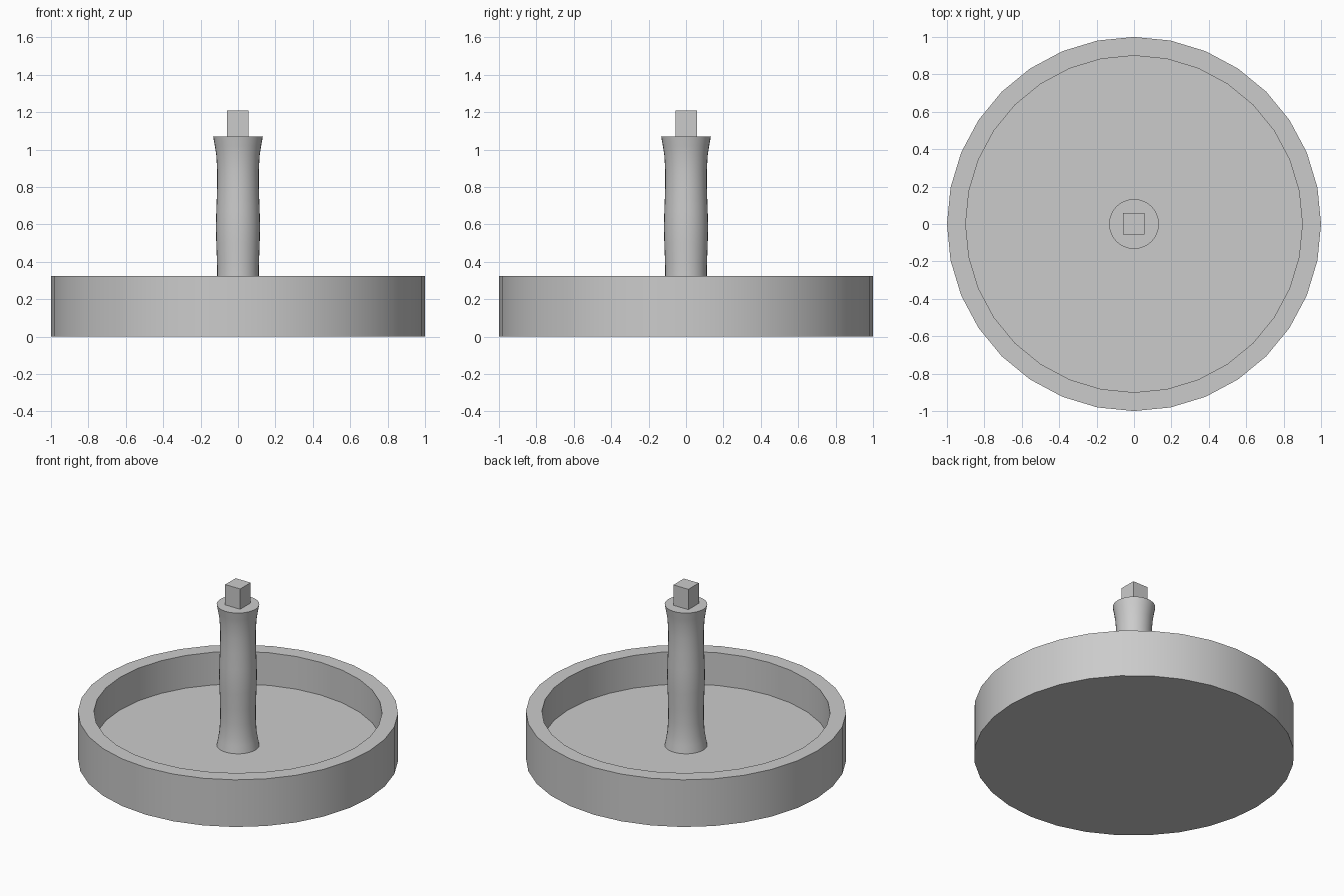
import bpy, bmesh, math

if "Cube" in bpy.data.objects:
    bpy.data.objects.remove(bpy.data.objects["Cube"])


def lathe(name, profile, sides, angle=40):
    """Revolve (radius, z) points around z; radius 0 makes a pole."""
    bm = bmesh.new()
    rings = []
    for r, z in profile:
        if r == 0:
            rings.append([bm.verts.new((0, 0, z))] * sides)
        else:
            rings.append([bm.verts.new((r * math.cos(2 * math.pi * i / sides),
                                        r * math.sin(2 * math.pi * i / sides), z))
                          for i in range(sides)])
    for a, b in zip(rings, rings[1:]):
        for i in range(sides):
            j = (i + 1) % sides
            bm.faces.new(list(dict.fromkeys((a[i], a[j], b[j], b[i]))))
    bmesh.ops.recalc_face_normals(bm, faces=bm.faces)
    mesh = bpy.data.meshes.new(name)
    bm.to_mesh(mesh)
    bm.free()
    obj = bpy.data.objects.new(name, mesh)
    bpy.context.collection.objects.link(obj)
    bpy.ops.object.select_all(action='DESELECT')
    obj.select_set(True)
    bpy.context.view_layer.objects.active = obj
    bpy.ops.object.shade_smooth_by_angle(angle=math.radians(angle))
    return obj


# Round tray with a raised rim
FLOOR = 0.10
lathe("tray", [(0, 0), (1, 0), (1, 0.325), (0.9, 0.325), (0.9, FLOOR), (0, FLOOR)], 32)

# Turned column, upper half mirrored about its middle
TOP = 1.07
MID = (FLOOR + TOP) / 2
upper = [(0.118, MID), (0.116, 0.67), (0.112, 0.78), (0.111, 0.88),
         (0.116, 0.97), (0.124, 1.02), (0.133, TOP)]
lower = [(r, 2 * MID - z) for r, z in reversed(upper[1:])]
lathe("column", [(0, FLOOR)] + lower + upper + [(0, TOP)], 32)

# Square peg on top of the column
bpy.ops.mesh.primitive_cube_add(size=1, location=(-0.002, 0.002, 1.14))
peg = bpy.context.object
peg.name = "peg"
peg.scale = (0.114, 0.114, 0.14)
